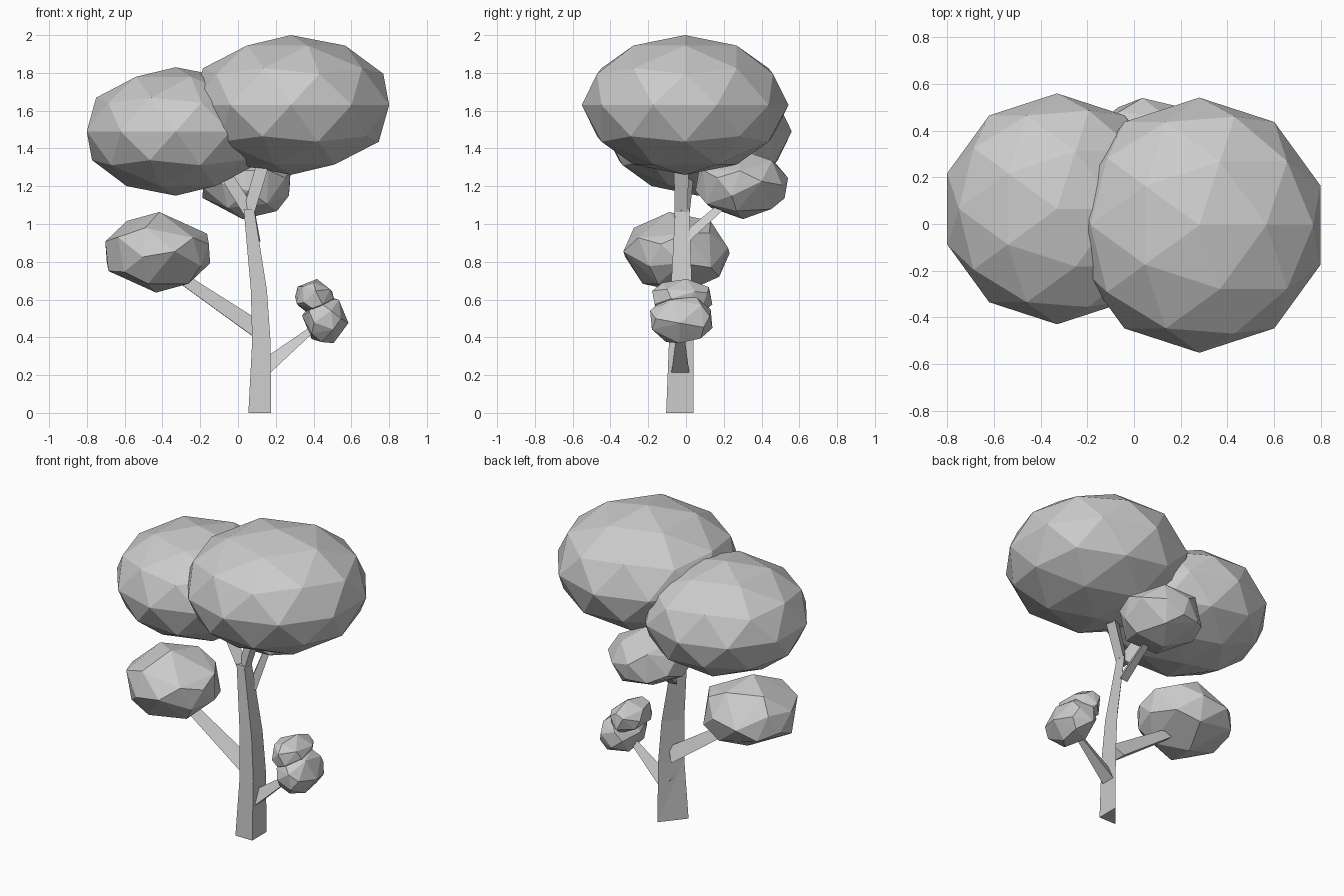
import bpy
import bmesh
from mathutils import Matrix, Vector, Euler

cube = bpy.data.objects.get("Cube")
if cube:
    bpy.data.objects.remove(cube)

# One plain grey for the whole tree
GREY = (0.6, 0.6, 0.6, 1.0)
grey = bpy.data.materials.new("plain grey")
grey.use_nodes = True
grey.diffuse_color = GREY
grey.node_tree.nodes["Principled BSDF"].inputs["Base Color"].default_value = GREY


def finish(name, bm):
    """Turn a bmesh into a flat shaded object."""
    bmesh.ops.recalc_face_normals(bm, faces=bm.faces)
    mesh = bpy.data.meshes.new(name)
    bm.to_mesh(mesh)
    bm.free()
    mesh.materials.append(grey)
    obj = bpy.data.objects.new(name, mesh)
    bpy.context.collection.objects.link(obj)
    return obj


def foliage(name, centre, radii, turn=(0, 0, 0), keep=1.0):
    """Squashed faceted ball; keep < 1 thins out its faces."""
    bm = bmesh.new()
    bmesh.ops.create_icosphere(bm, subdivisions=2, radius=1)
    rotation = Euler(turn).to_matrix().to_4x4()
    bm.transform(Matrix.Translation(centre) @ Matrix.Diagonal((*radii, 1)) @ rotation)
    obj = finish(name, bm)
    if keep < 1:
        obj.modifiers.new("Fewer faces", "DECIMATE").ratio = keep
    return obj


def limb(name, start, end, r1, r2):
    """Tapered three-sided branch from start to end."""
    start, end = Vector(start), Vector(end)
    axis = end - start
    bm = bmesh.new()
    bmesh.ops.create_cone(bm, cap_ends=True, segments=3, radius1=r1, radius2=r2,
                          depth=axis.length)
    turn = axis.to_track_quat("Z", "Y").to_matrix().to_4x4()
    bm.transform(Matrix.Translation((start + end) / 2) @ turn)
    return finish(name, bm)


# Trunk: triangular sections (left x, right x, front y, back y, height)
sections = [
    (0.055, 0.175, -0.105, 0.04, 0.0),
    (0.075, 0.172, -0.09, 0.04, 0.38),
    (0.068, 0.153, -0.08, 0.032, 0.65),
    (0.03, 0.085, -0.057, 0.017, 1.08),
]
bm = bmesh.new()
rings = [[bm.verts.new(p) for p in ((x0, y0, z), (x1, y0, z), (x1, y1, z))]
         for x0, x1, y0, y1, z in sections]
for low, high in zip(rings, rings[1:]):
    for i in range(3):
        j = (i + 1) % 3
        bm.faces.new((low[i], low[j], high[j], high[i]))
bm.faces.new(rings[0])
bm.faces.new(rings[-1])
bmesh.ops.triangulate(bm, faces=bm.faces)
finish("trunk", bm)

# Branches
limb("fork_right", (0.06, -0.025, 1.04), (0.15, -0.025, 1.34), 0.04, 0.045)
limb("fork_left", (0.06, -0.02, 1.05), (-0.11, 0.01, 1.32), 0.04, 0.04)
limb("low_branch_left", (0.11, -0.03, 0.42), (-0.28, -0.04, 0.69), 0.06, 0.04)
limb("low_branch_right", (0.15, -0.03, 0.23), (0.41, -0.03, 0.45), 0.055, 0.02)
limb("back_branch", (0.09, 0.0, 0.92), (0.06, 0.25, 1.14), 0.035, 0.022)

# Foliage
foliage("canopy_large", (0.28, -0.005, 1.63), (0.547, 0.547, 0.37))
foliage("canopy_medium", (-0.33, 0.065, 1.49), (0.495, 0.495, 0.34))
foliage("leaf_cluster_left", (-0.425, -0.05, 0.85), (0.29, 0.285, 0.207), (0.3, 0.2, 0.4), 0.6)
foliage("leaf_cluster_back", (0.045, 0.295, 1.21), (0.245, 0.25, 0.178), (0.2, 0.3, 0.1), 0.6)
foliage("leaf_cluster_low", (0.462, -0.025, 0.495), (0.12, 0.175, 0.13), (0.4, 0.3, 0.2), 0.5)
foliage("leaf_cluster_small", (0.405, -0.02, 0.61), (0.105, 0.165, 0.097), (0.1, 0.4, 0.5), 0.5)
